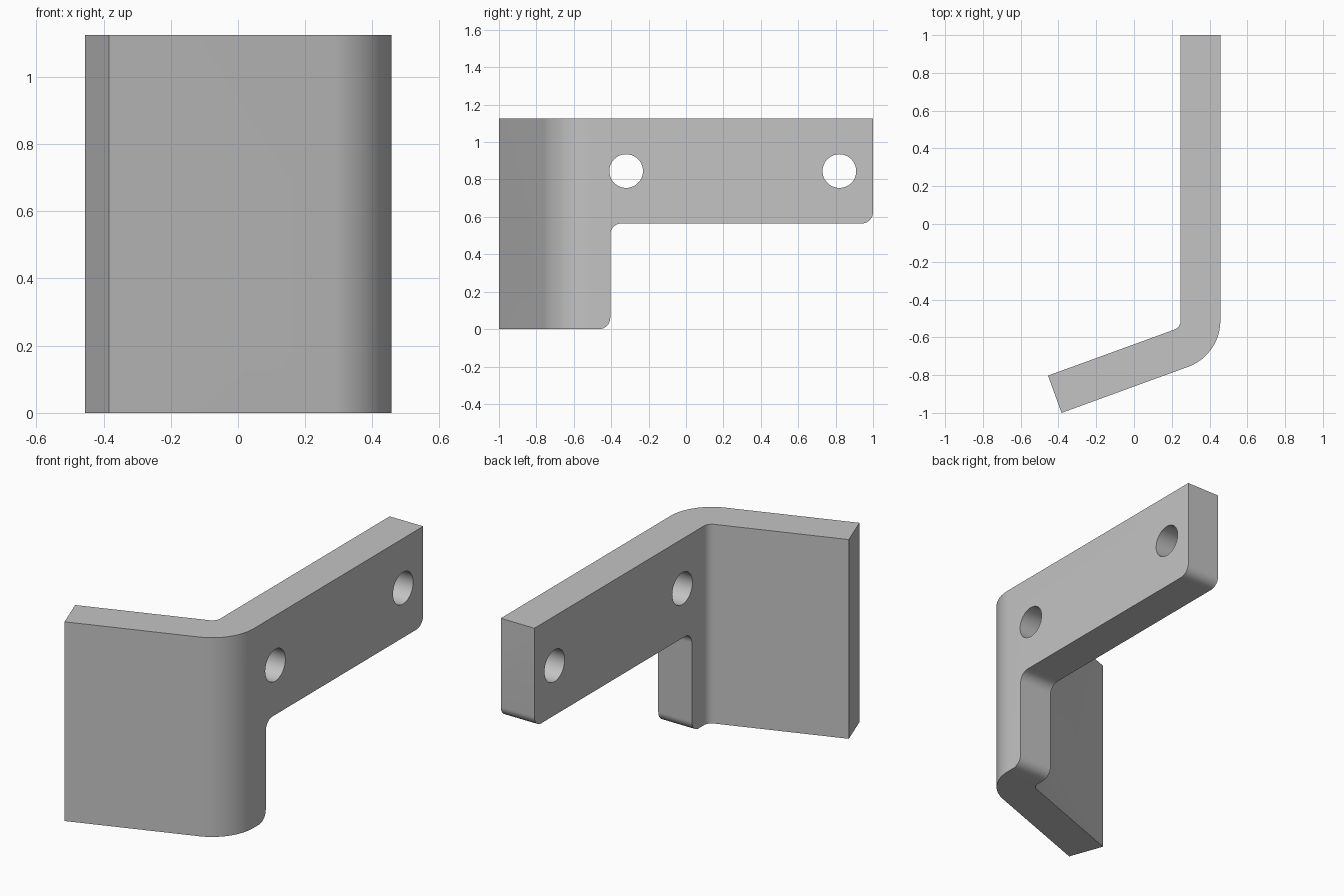
import bpy, bmesh
from math import cos, sin, tan, pi, radians
from mathutils import Vector, Matrix

if "Cube" in bpy.data.objects:
    bpy.data.objects.remove(bpy.data.objects["Cube"])

HEIGHT, THICK, HALF = 1.125, 0.21, 0.457
INNER_R, OUTER_R = 0.05, 0.26
TILT = radians(20)
BEND = Vector((HALF - OUTER_R, -0.512))      # centre of the bend
ALONG = Vector((cos(TILT), sin(TILT)))       # direction of the angled flange
OUTWARD = Vector((sin(TILT), -cos(TILT)))    # its outer face normal
X_AXIS_FRAME = Matrix(((0, 0, 1, 0), (1, 0, 0, 0), (0, 1, 0, 0), (0, 0, 0, 1)))

steel = bpy.data.materials.new("steel grey")
steel.use_nodes = True
colour = (0.55, 0.55, 0.55, 1)
steel.diffuse_color = colour
steel.node_tree.nodes["Principled BSDF"].inputs["Base Color"].default_value = colour


def arc(centre, radius, start, end, steps=16):
    angles = [radians(start + (end - start) * i / steps) for i in range(steps + 1)]
    return [Vector(centre) + radius * Vector((cos(a), sin(a))) for a in angles]


def prism(name, outline, low, high, frame=Matrix()):
    """Extrude a 2D outline from low to high along the frame's z axis."""
    bm = bmesh.new()
    face = bm.faces.new([bm.verts.new((p[0], p[1], low)) for p in outline])
    top = bmesh.ops.extrude_face_region(bm, geom=[face])["geom"]
    verts = [v for v in top if isinstance(v, bmesh.types.BMVert)]
    bmesh.ops.translate(bm, verts=verts, vec=(0, 0, high - low))
    bm.transform(frame)
    bmesh.ops.recalc_face_normals(bm, faces=bm.faces)
    mesh = bpy.data.meshes.new(name)
    bm.to_mesh(mesh)
    bm.free()
    mesh.materials.append(steel)
    obj = bpy.data.objects.new(name, mesh)
    bpy.context.collection.objects.link(obj)
    return obj


def combine(target, tool, operation):
    mod = target.modifiers.new("cut", "BOOLEAN")
    mod.operation, mod.object, mod.solver = operation, tool, "EXACT"
    bpy.context.view_layer.objects.active = target
    bpy.ops.object.modifier_apply(modifier=mod.name)
    bpy.data.objects.remove(tool)


# Bent plate: straight arm, rounded bend and angled flange
outer_tangent = BEND + OUTWARD * OUTER_R
flange_length = (outer_tangent.y + 1) / sin(TILT)
outer_end = outer_tangent - ALONG * flange_length
plan = [Vector((HALF, 1))]
plan += arc(BEND, OUTER_R, 0, -70, 24)
plan += [outer_end, outer_end - OUTWARD * THICK]
plan += arc(BEND, INNER_R, -70, 0, 12)
plan += [Vector((HALF - THICK, 1))]
bracket = prism("bent_bracket", plan, 0, HEIGHT)

# Side outline with rounded lower corners and a filleted step
STEP_Y, ARM_Z, R = -0.405, 0.565, 0.06
side = [(-1.2, -0.0), *arc((STEP_Y - R, R), R, -90, 0, 10),
        *arc((STEP_Y + R, ARM_Z - R), R, 180, 90, 10),
        *arc((1 - R, ARM_Z + R), R, -90, 0, 10),
        (1, HEIGHT), (-1.2, HEIGHT)]
combine(bracket, prism("side_outline", side, -1, 1, X_AXIS_FRAME), "INTERSECT")

# Two bolt holes through the arm
for y in (-0.32, 0.82):
    circle = arc((y, 0.845), 0.09, 0, 360, 48)[:-1]
    combine(bracket, prism("bolt_hole", circle, 0, 1, X_AXIS_FRAME), "DIFFERENCE")

# Large hole square through the angled flange
frame = Matrix.Translation((-0.058, -0.881, 0.353)) @ Vector(
    (OUTWARD.x, OUTWARD.y, 0)).to_track_quat("Z", "Y").to_matrix().to_4x4()
circle = arc((0, 0), 0.158, 0, 360, 64)[:-1]
combine(bracket, prism("flange_hole", circle, -0.4, 0.2, frame), "DIFFERENCE")

bpy.ops.object.select_all(action="DESELECT")
bracket.select_set(True)
bpy.context.view_layer.objects.active = bracket
bpy.ops.object.shade_smooth_by_angle(angle=radians(30))
